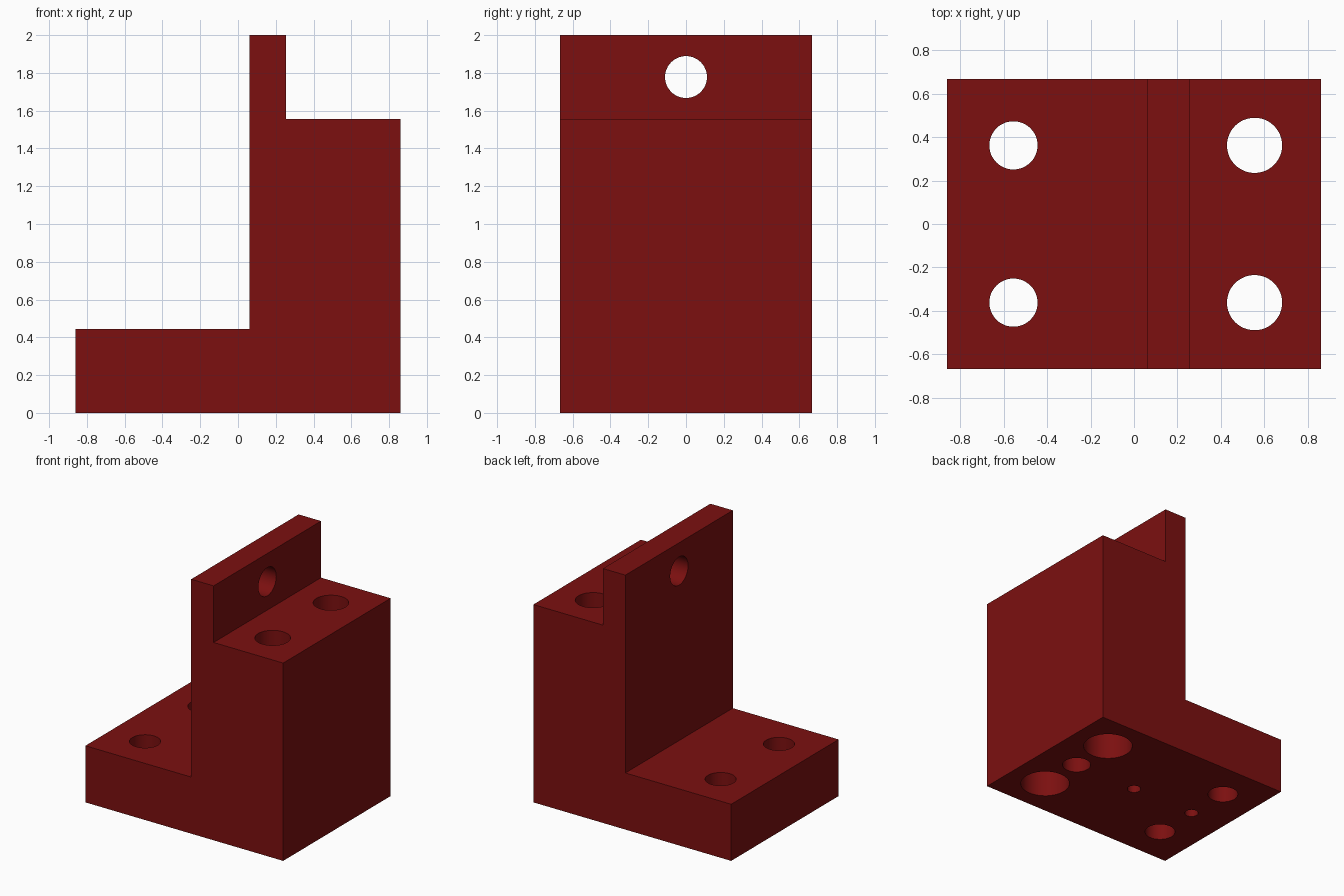
import bpy

cube = bpy.data.objects.get("Cube")
if cube:
    bpy.data.objects.remove(cube, do_unlink=True)

# Dark red paint
red = bpy.data.materials.new("dark_red")
red.use_nodes = True
colour = (0.2, 0.005, 0.005, 1)
red.diffuse_color = colour
red.node_tree.nodes["Principled BSDF"].inputs["Base Color"].default_value = colour

# Stepped bracket: side profile extruded along y
HALF_DEPTH = 0.667
profile = [(-0.86, 0), (0.86, 0), (0.86, 1.555), (0.255, 1.555),
           (0.255, 2), (0.06, 2), (0.06, 0.445), (-0.86, 0.445)]
n = len(profile)
verts = [(x, y, z) for y in (-HALF_DEPTH, HALF_DEPTH) for x, z in profile]
faces = [tuple(range(n)), tuple(reversed(range(n, 2 * n)))]
faces += [(i, i + n, (i + 1) % n + n, (i + 1) % n) for i in range(n)]
mesh = bpy.data.meshes.new("stepped_bracket")
mesh.from_pydata(verts, [], faces)
mesh.materials.append(red)
bracket = bpy.data.objects.new("stepped_bracket", mesh)
bpy.context.collection.objects.link(bracket)


def drill(name, radius, location, length, along_x=False):
    """Cut a round hole, centred on location, through the bracket."""
    bpy.ops.mesh.primitive_cylinder_add(
        vertices=48, radius=radius, depth=length, location=location,
        rotation=(0, 1.5707963 if along_x else 0, 0))
    cutter = bpy.context.object
    cutter.name = name
    cutter.data.materials.append(red)
    cutter.hide_render = True
    bpy.context.view_layer.objects.active = bracket
    mod = bracket.modifiers.new(name, "BOOLEAN")
    mod.operation = "DIFFERENCE"
    mod.solver = "EXACT"
    mod.object = cutter
    bpy.ops.object.modifier_apply(modifier=name)
    bpy.data.objects.remove(cutter, do_unlink=True)


# Bolt holes through the base plate and the tall block
for side in (-1, 1):
    y = side * 0.362
    drill("base_bolt_hole", 0.111, (-0.555, y, 0.2), 1)
    drill("block_bolt_hole", 0.127, (0.555, y, 1), 3)
    drill("block_counterbore", 0.18, (0.555, y, 0), 2)

# Hole across the upright lip
drill("lip_hole", 0.111, (0.15, 0, 1.778), 0.6, along_x=True)

# Blind holes in the underside
drill("underside_large_hole", 0.104, (0.555, 0, 0), 0.9)
for x in (0, -0.555):
    drill("underside_pin_hole", 0.05, (x, 0, 0), 0.5)

# Smooth bores with sharp rims
bpy.ops.object.select_all(action="DESELECT")
bracket.select_set(True)
bpy.context.view_layer.objects.active = bracket
bpy.ops.object.shade_smooth_by_angle(angle=0.5)
